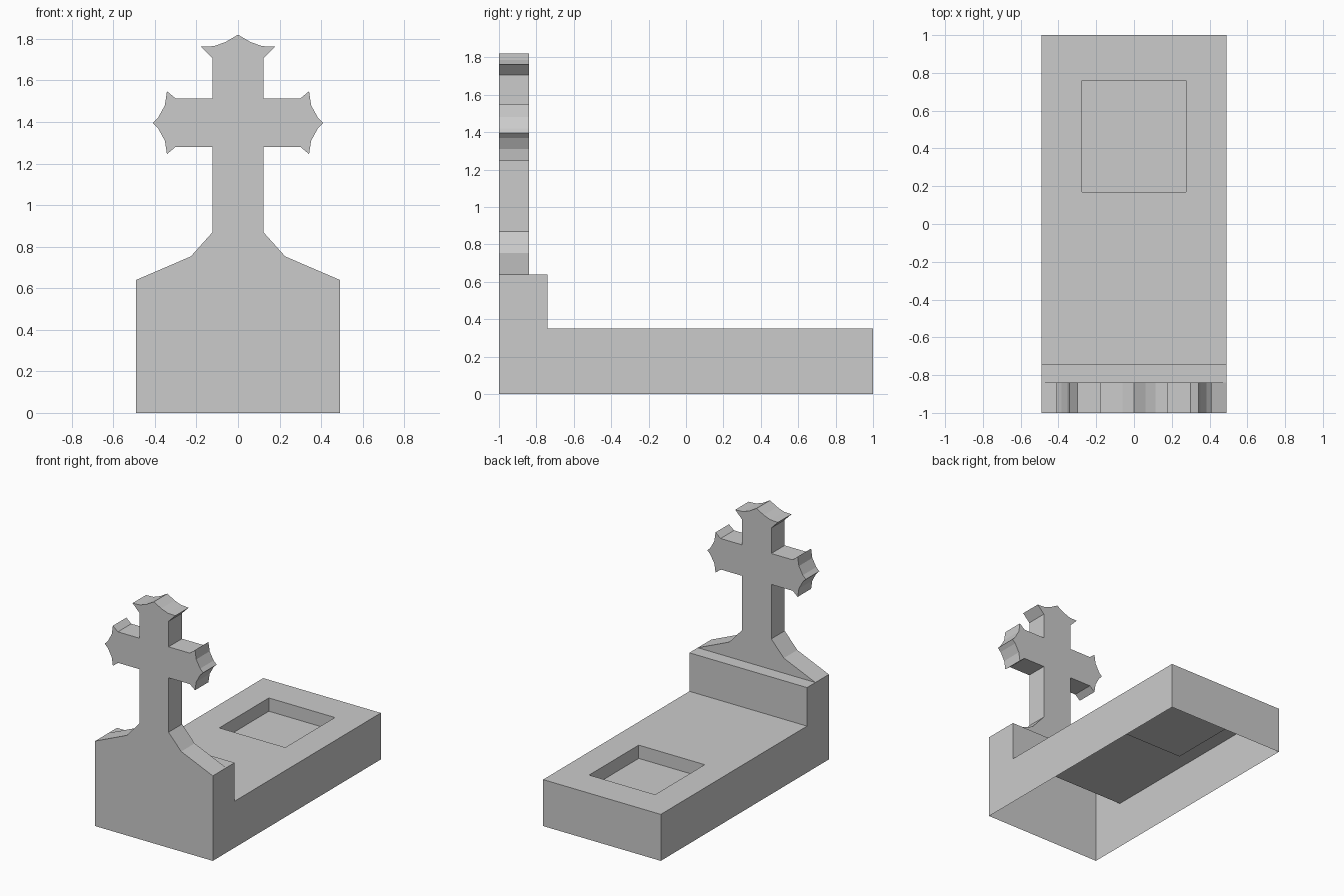
import bpy, bmesh

if "Cube" in bpy.data.objects:
    bpy.data.objects.remove(bpy.data.objects["Cube"])

W = 0.49            # half width
FRONT, CROSS_BACK, STEP, REAR = -1.0, -0.84, -0.74, 1.0
LEDGE, TOP, FLOOR = 0.64, 0.35, 0.25


def finish(name, bm):
    bmesh.ops.remove_doubles(bm, verts=bm.verts[:], dist=0.0005)
    bmesh.ops.recalc_face_normals(bm, faces=bm.faces[:])
    mesh = bpy.data.meshes.new(name)
    bm.to_mesh(mesh)
    bm.free()
    obj = bpy.data.objects.new(name, mesh)
    bpy.context.collection.objects.link(obj)
    return obj


def face(bm, pts):
    return bm.faces.new([bm.verts.new(p) for p in pts])


def rect(hw, y0, y1, z):
    return [(-hw, y0, z), (hw, y0, z), (hw, y1, z), (-hw, y1, z)]


def bridge(bm, a, b):
    for i in range(len(a)):
        j = (i + 1) % len(a)
        face(bm, [a[i], a[j], b[j], b[i]])


# Grave slab: shell open underneath, stepped at the head end
bm = bmesh.new()
side = [(FRONT, 0), (REAR, 0), (REAR, TOP), (STEP, TOP), (STEP, LEDGE), (FRONT, LEDGE)]
for x in (-W, W):
    face(bm, [(x, y, z) for y, z in side])
for (y0, z0), (y1, z1) in (((REAR, 0), (REAR, TOP)),
                           ((STEP, TOP), (STEP, LEDGE)),
                           ((STEP, LEDGE), (CROSS_BACK, LEDGE))):
    face(bm, [(-W, y0, z0), (W, y0, z0), (W, y1, z1), (-W, y1, z1)])

# Sunken square panel in the slab top
outer = rect(W, STEP, REAR, TOP)
rim = rect(0.275, 0.17, 0.76, TOP)
floor = rect(0.275, 0.17, 0.76, FLOOR)
bridge(bm, outer, rim)
bridge(bm, rim, floor)
face(bm, floor)
finish("grave_slab", bm)

# Headstone with cross: right half outline from shoulder to tip, mirrored
half = [(W, LEDGE), (0.227, 0.753), (0.122, 0.87), (0.122, 1.28), (0.30, 1.28),
        (0.342, 1.245), (0.352, 1.31), (0.385, 1.37), (0.41, 1.395),
        (0.385, 1.42), (0.352, 1.48), (0.342, 1.548), (0.30, 1.513),
        (0.122, 1.513), (0.122, 1.705), (0.178, 1.762), (0.115, 1.765),
        (0.06, 1.785), (0, 1.82)]
outline = half + [(-x, z) for x, z in reversed(half[:-1])]

bm = bmesh.new()
face(bm, [(x, FRONT, z) for x, z in [(-W, 0), (W, 0)] + outline])
face(bm, [(x, CROSS_BACK, z) for x, z in outline])
for (x0, z0), (x1, z1) in zip(outline, outline[1:]):
    face(bm, [(x0, FRONT, z0), (x0, CROSS_BACK, z0), (x1, CROSS_BACK, z1), (x1, FRONT, z1)])
finish("headstone_cross", bm)
